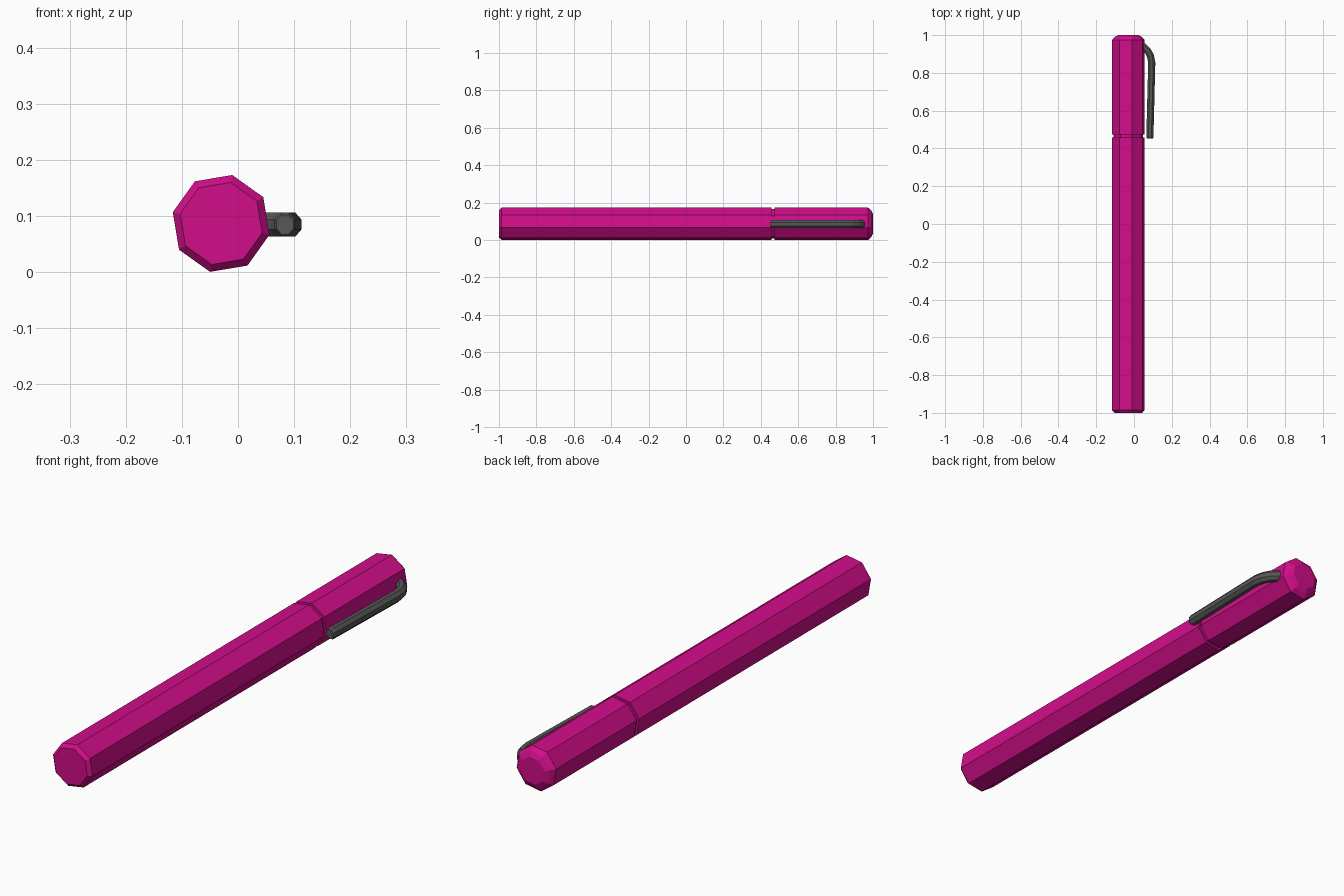
import bpy, bmesh, math
from mathutils import Vector

if "Cube" in bpy.data.objects:
    bpy.data.objects.remove(bpy.data.objects["Cube"])


def material(name, rgb):
    m = bpy.data.materials.new(name)
    m.diffuse_color = (*rgb, 1)
    m.use_nodes = True
    m.node_tree.nodes["Principled BSDF"].inputs["Base Color"].default_value = m.diffuse_color
    return m


magenta = material("magenta", (0.64, 0.004, 0.25))
grey = material("dark grey", (0.095, 0.095, 0.095))


def loft(name, rings, mat):
    """Skin a list of equal-length vertex rings and close both ends."""
    bm = bmesh.new()
    loops = [[bm.verts.new(p) for p in ring] for ring in rings]
    n = len(loops[0])
    for a, b in zip(loops, loops[1:]):
        for i in range(n):
            j = (i + 1) % n
            bm.faces.new((a[i], a[j], b[j], b[i]))
    bm.faces.new(loops[0])
    bm.faces.new(loops[-1])
    bmesh.ops.recalc_face_normals(bm, faces=bm.faces)
    mesh = bpy.data.meshes.new(name)
    bm.to_mesh(mesh)
    bm.free()
    mesh.materials.append(mat)
    ob = bpy.data.objects.new(name, mesh)
    bpy.context.collection.objects.link(ob)
    return ob


# Octagonal barrel pieces, rolled slightly about the long axis
CX, CZ, R = -0.03, 0.087, 0.0885


def octagon(y, r):
    angles = [math.radians(32 + 45 * k) for k in range(8)]
    return [(CX + r * math.cos(a), y, CZ + r * math.sin(a)) for a in angles]


def barrel(name, profile):
    loft(name, [octagon(y, r) for y, r in profile], magenta)


barrel("pen_body", [(-1, 0.075), (-0.986, R), (0.458, R), (0.458, 0.07)])
barrel("joint_groove", [(0.45, 0.08), (0.482, 0.08)])
barrel("pen_cap", [(0.474, 0.07), (0.474, R), (0.974, R), (0.99, 0.074), (1, 0.054)])

# Clip: octagonal rod swept along a bent path in the xy plane
path = [(0.025, 0.945), (0.05, 0.938), (0.072, 0.918), (0.087, 0.89),
        (0.094, 0.855), (0.084, 0.46), (0.0838, 0.452)]
scale = [1, 1, 1, 1, 1, 1, 0.8]
pts = [Vector((x, y, 0.085)) for x, y in path]
rings = []
for i, p in enumerate(pts):
    t = (pts[min(i + 1, len(pts) - 1)] - pts[max(i - 1, 0)]).normalized()
    side = Vector((-t.y, t.x, 0))
    ring = []
    for k in range(8):
        a = math.radians(22.5 + 45 * k)
        ring.append(p + side * 0.0205 * scale[i] * math.cos(a)
                    + Vector((0, 0, 0.0235 * scale[i] * math.sin(a))))
    rings.append(ring)
loft("pocket_clip", rings, grey)
